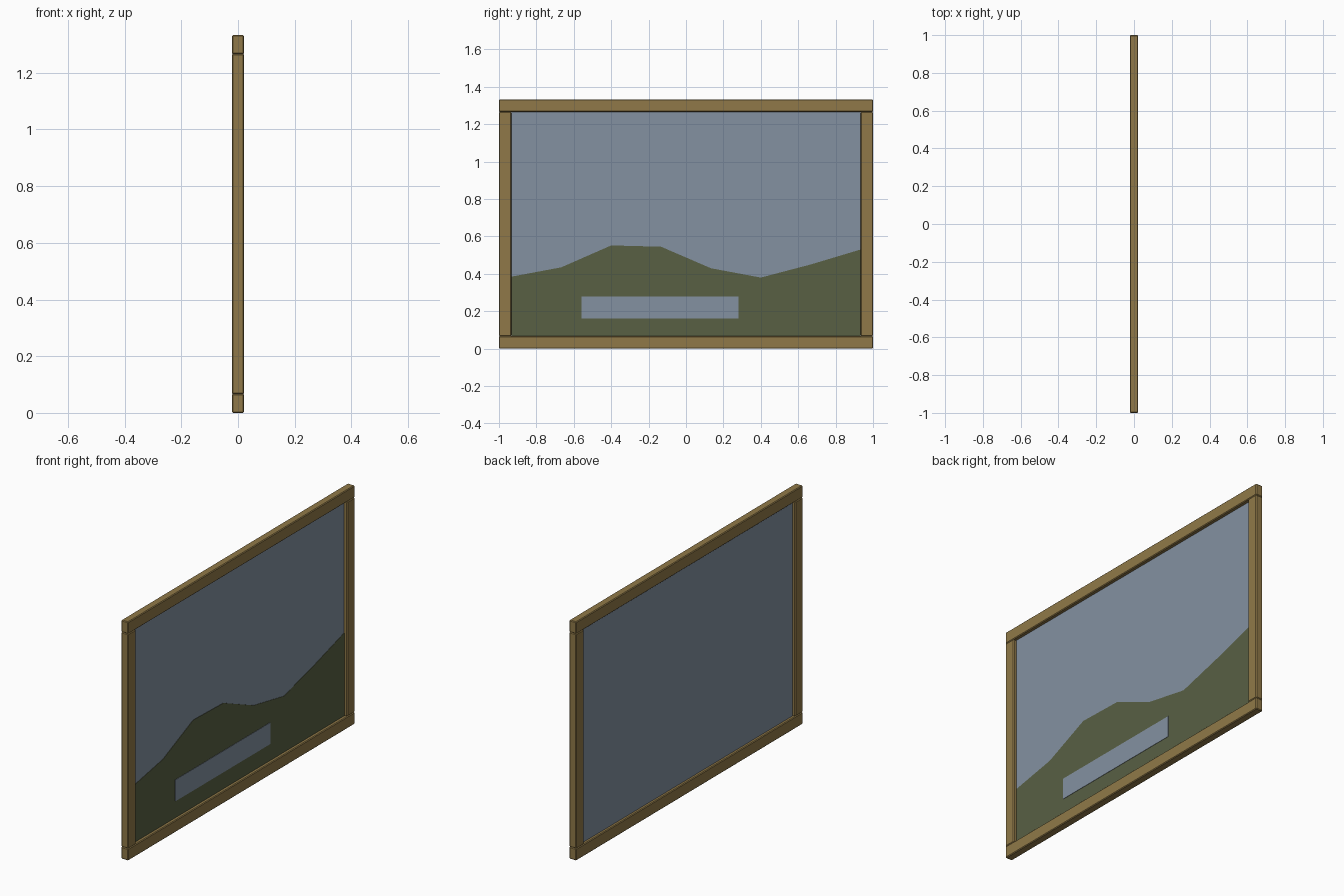
import bpy, bmesh

if "Cube" in bpy.data.objects:
    bpy.data.objects.remove(bpy.data.objects["Cube"])


def material(name, rgb):
    m = bpy.data.materials.new(name)
    lin = [((c / 255 + 0.055) / 1.055) ** 2.4 for c in rgb]
    m.diffuse_color = (*lin, 1)
    m.use_nodes = True
    m.node_tree.nodes["Principled BSDF"].inputs["Base Color"].default_value = m.diffuse_color
    return m


wood = material("wood", (144, 121, 72))
sky_blue = material("sky_blue", (132, 145, 161))
hill_green = material("hill_green", (88, 96, 68))


def plate(name, outline, x0, x1, mat, bevel=0):
    """Extrude a (y, z) outline from x0 to x1."""
    bm = bmesh.new()
    face = bm.faces.new([bm.verts.new((x0, y, z)) for y, z in outline])
    ext = bmesh.ops.extrude_face_region(bm, geom=[face])["geom"]
    verts = [v for v in ext if isinstance(v, bmesh.types.BMVert)]
    bmesh.ops.translate(bm, verts=verts, vec=(x1 - x0, 0, 0))
    bmesh.ops.recalc_face_normals(bm, faces=bm.faces)
    mesh = bpy.data.meshes.new(name)
    bm.to_mesh(mesh)
    bm.free()
    mesh.materials.append(mat)
    obj = bpy.data.objects.new(name, mesh)
    bpy.context.collection.objects.link(obj)
    if bevel:
        mod = obj.modifiers.new("worn_edges", "BEVEL")
        mod.width = bevel
        mod.segments = 1
    return obj


def rect(y0, y1, z0, z1):
    return [(y0, z0), (y1, z0), (y1, z1), (y0, z1)]


W, H, RAIL, HALF = 1.0, 1.333, 0.067, 0.022

# Frame: two full-width rails and two stiles between them
plate("bottom_rail", rect(-W, W, 0, RAIL), -HALF, HALF, wood, 0.004)
plate("top_rail", rect(-W, W, H - RAIL, H), -HALF, HALF, wood, 0.004)
for side, s in (("left", -1), ("right", 1)):
    y0, y1 = sorted((s * W, s * (W - RAIL)))
    plate(side + "_stile", rect(y0, y1, RAIL, H - RAIL), -HALF, HALF, wood, 0.004)

# Backing panel painted as sky
inner = W - RAIL
plate("sky_panel", rect(-inner, inner, RAIL, H - RAIL), -0.006, 0.002, sky_blue)

# Painted hills with an angular skyline
ridge = [0.385, 0.435, 0.552, 0.545, 0.43, 0.38, 0.45, 0.53]
step = 2 * inner / (len(ridge) - 1)
skyline = [(-inner + i * step, z) for i, z in enumerate(ridge)]
plate("hills", [(inner, RAIL), (-inner, RAIL)] + skyline, 0.002, 0.004, hill_green)

# Lake in the foreground
plate("lake", rect(-0.56, 0.28, 0.16, 0.28), 0.004, 0.006, sky_blue)
